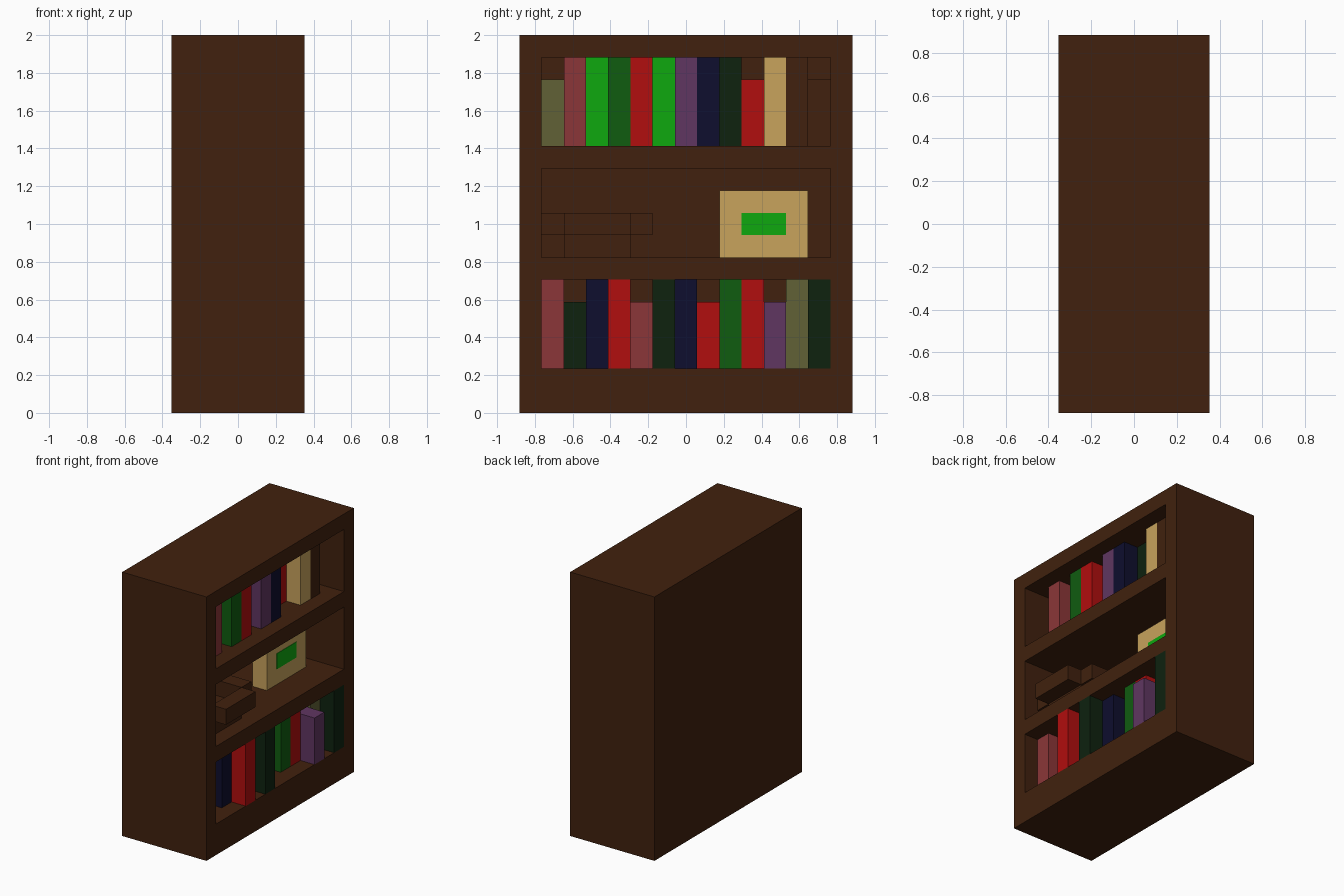
import bpy, bmesh

if "Cube" in bpy.data.objects:
    bpy.data.objects.remove(bpy.data.objects["Cube"])

U = 2 / 17                      # one block of the blocky style
SIZE = (6, 15, 17)              # depth (x), width (y), height (z) in blocks


def srgb(r, g, b):
    lin = [c / 255 / 12.92 if c <= 10 else ((c / 255 + 0.055) / 1.055) ** 2.4 for c in (r, g, b)]
    return (*lin, 1)


COLOURS = {
    "wood": (65, 33, 14), "olive": (97, 97, 54), "rose": (139, 54, 56),
    "bright_green": (15, 168, 15), "green": (16, 92, 16), "red": (177, 14, 14),
    "purple": (96, 54, 97), "navy": (14, 14, 46), "dark_green": (14, 34, 15),
    "beige": (200, 163, 92),
}
mats = {}
for key, rgb in COLOURS.items():
    mats[key] = bpy.data.materials.new(key)
    mats[key].diffuse_color = srgb(*rgb)


def blocks(name, colour, *boxes):
    """One object from boxes (x0, x1, y0, y1, z0, z1) in block units."""
    bm = bmesh.new()
    for x0, x1, y0, y1, z0, z1 in boxes:
        verts = bmesh.ops.create_cube(bm, size=1)["verts"]
        for v in verts:
            v.co = (((x1 if v.co.x > 0 else x0) - SIZE[0] / 2) * U,
                    ((y1 if v.co.y > 0 else y0) - SIZE[1] / 2) * U,
                    (z1 if v.co.z > 0 else z0) * U)
    mesh = bpy.data.meshes.new(name)
    bm.to_mesh(mesh)
    bm.free()
    mesh.materials.append(mats[colour])
    ob = bpy.data.objects.new(name, mesh)
    bpy.context.collection.objects.link(ob)
    return ob


# Cabinet: solid block with three shelf openings cut into the +x side
cabinet = blocks("cabinet", "wood", (0, SIZE[0], 0, SIZE[1], 0, SIZE[2]))
cutter = blocks("shelf_cutter", "wood", *[(1, 7, 1, 14, z, z + 4) for z in (2, 7, 12)])
mod = cabinet.modifiers.new("shelf_openings", "BOOLEAN")
mod.operation, mod.solver, mod.object = "DIFFERENCE", "EXACT", cutter
bpy.context.view_layer.objects.active = cabinet
bpy.ops.object.modifier_apply(modifier=mod.name)
bpy.data.objects.remove(cutter)

# Books: (colour, height, front position), left to right along each shelf
LOWER = [("rose", 4, 5), ("dark_green", 3, 4), ("navy", 4, 5), ("red", 4, 6), ("rose", 3, 5),
         ("dark_green", 4, 6), ("navy", 4, 5), ("red", 3, 4), ("green", 4, 5), ("red", 4, 5),
         ("purple", 3, 6), ("olive", 4, 5), ("dark_green", 4, 6)]
UPPER = [("olive", 3, 4), ("rose", 4, 5), ("bright_green", 4, 4), ("green", 4, 5), ("red", 4, 5),
         ("bright_green", 4, 4), ("purple", 4, 5), ("navy", 4, 5), ("dark_green", 4, 4),
         ("red", 3, 4), ("beige", 4, 5), ("wood", 4, 5), ("wood", 3, 4)]
for shelf, z, row in (("lower", 2, LOWER), ("upper", 12, UPPER)):
    for i, (colour, height, front) in enumerate(row):
        blocks(f"{shelf}_book_{i + 1}", colour, (1, front, 1 + i, 2 + i, z, z + height))

# Wooden bowl on the middle shelf: base and four rim sides
blocks("bowl", "wood", (2, 5, 2, 5, 7, 8),
       (5, 6, 2, 5, 8, 9), (1, 2, 2, 5, 8, 9), (2, 5, 1, 2, 8, 9), (2, 5, 5, 6, 8, 9))

# Framed picture standing on the middle shelf
blocks("picture_frame", "beige", (3, 4, 9, 13, 7, 10))
blocks("picture", "bright_green", (3.98, 4.03, 10, 12, 8, 9))

for m in bpy.data.materials:
    if m.users and not m.is_grease_pencil:
        m.use_nodes = True
        m.node_tree.nodes["Principled BSDF"].inputs["Base Color"].default_value = m.diffuse_color
